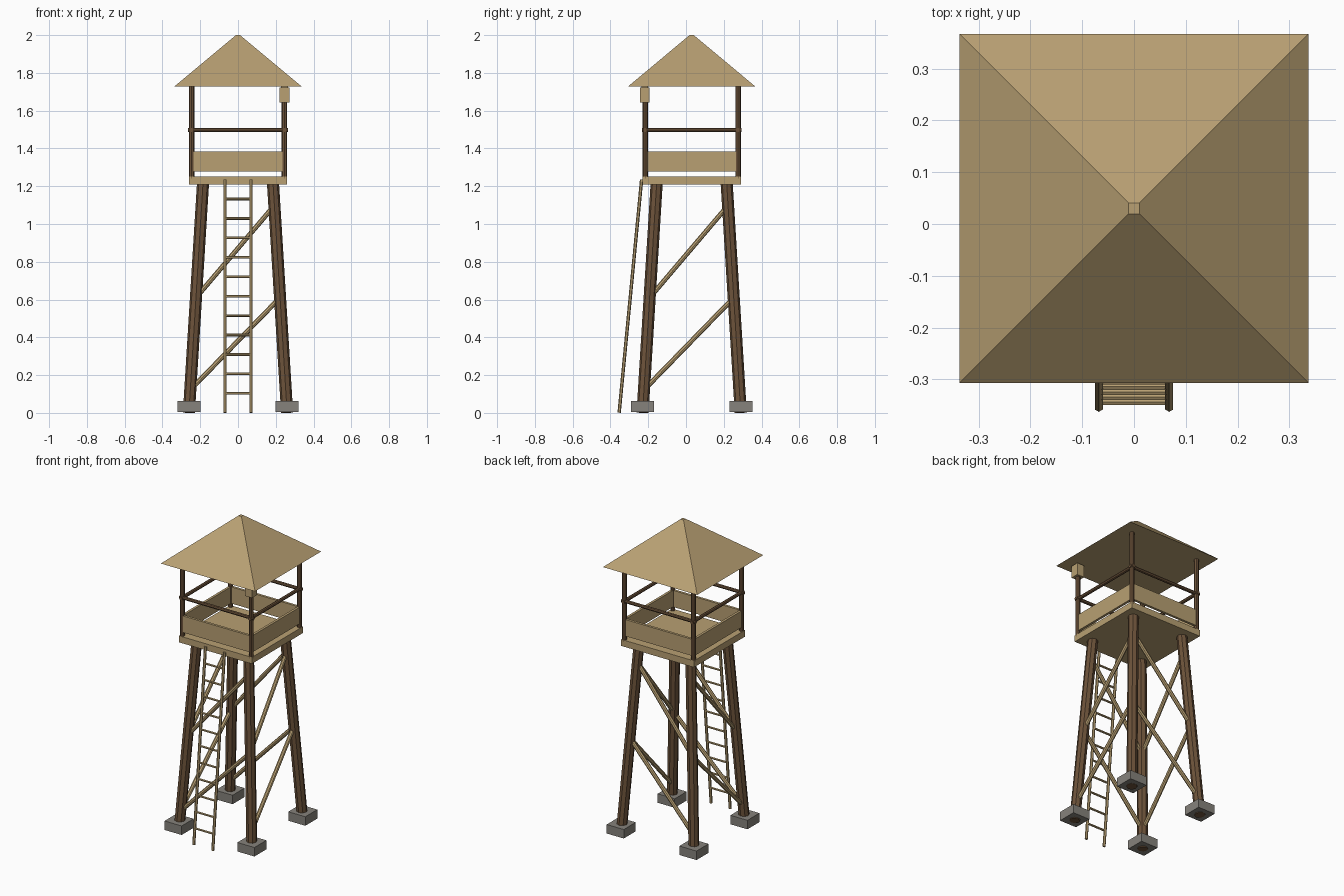
import bpy
from math import pi, sqrt
from mathutils import Vector

cube = bpy.data.objects.get("Cube")
if cube:
    bpy.data.objects.remove(cube, do_unlink=True)

CY = 0.03  # the tower sits slightly behind the ladder


def material(name, rgb):
    m = bpy.data.materials.new(name)
    m.use_nodes = True
    m.diffuse_color = (*rgb, 1)
    m.node_tree.nodes["Principled BSDF"].inputs["Base Color"].default_value = (*rgb, 1)
    return m


TAN = material("tan wood", (0.48, 0.35, 0.17))
BROWN = material("dark brown wood", (0.15, 0.085, 0.042))
STONE = material("grey stone", (0.24, 0.225, 0.20))


def finish(name, mat):
    ob = bpy.context.object
    ob.name = name
    ob.data.materials.append(mat)
    return ob


def box(name, mat, centre, size):
    bpy.ops.mesh.primitive_cube_add(size=1, location=centre)
    ob = bpy.context.object
    ob.scale = size
    return finish(name, mat)


def pole(name, mat, a, b, radius, sides=8):
    a, b = Vector(a), Vector(b)
    d = b - a
    bpy.ops.mesh.primitive_cylinder_add(vertices=sides, radius=radius, depth=d.length,
                                        location=(a + b) / 2)
    bpy.context.object.rotation_euler = d.to_track_quat('Z', 'Y').to_euler()
    return finish(name, mat)


def leg_offset(z):
    """Distance of a leg's axis from the tower axis at height z."""
    return 0.26 - 0.075 * z / 1.22


def corner(sx, sy, r, z):
    return (sx * r, CY + sy * r, z)


# Legs, footings and corner posts
POST = 0.246
for sx, side in ((1, "left"), (-1, "right")):
    for sy, end in ((-1, "front"), (1, "back")):
        tag = f"{end}_{side}"
        pole("leg_" + tag, BROWN, corner(sx, sy, leg_offset(0), 0.001),
             corner(sx, sy, leg_offset(1.22), 1.22), 0.032)
        box("footing_" + tag, STONE, corner(sx, sy, 0.26, 0.034), (0.122, 0.122, 0.058))
        pole("post_" + tag, BROWN, corner(sx, sy, POST, 1.24),
             corner(sx, sy, POST, 1.73), 0.0145)

# Diagonal braces, two per face, all rising the same way
for s, faces in ((-1, ("front", "right")), (1, ("back", "left"))):
    for z0, z1 in ((0.122, 0.61), (0.61, 1.098)):
        r0, r1 = leg_offset(z0), leg_offset(z1)
        pole("brace_" + faces[0], TAN, corner(-1, s, r0, z0),
             (r1, CY + s * r1, z1), 0.013)
        pole("brace_" + faces[1], TAN, (s * r0, CY - r0, z0),
             (s * r1, CY + r1, z1), 0.013)

# Platform, parapet panels and handrails
box("platform", TAN, (0, CY, 1.231), (0.52, 0.52, 0.042))
for s in (-1, 1):
    y = CY + s * POST
    box("panel_across", TAN, (0, y, 1.331), (0.51, 0.016, 0.107))
    box("panel_along", TAN, (s * POST, CY, 1.331), (0.016, 0.51, 0.107))
    pole("handrail_across", BROWN, (-0.264, y, 1.498), (0.264, y, 1.498), 0.011)
    pole("handrail_along", BROWN, (s * POST, CY - 0.264, 1.498),
         (s * POST, CY + 0.264, 1.498), 0.011)

# Pyramid roof with a tiny flat top
bpy.ops.mesh.primitive_cone_add(vertices=4, radius1=0.337 * sqrt(2), radius2=0.011 * sqrt(2),
                                depth=0.272, location=(0, CY, 1.864), rotation=(0, 0, pi / 4))
finish("roof", TAN)

# Lantern under the eave at the front left post
box("lantern", TAN, (POST, CY - POST - 0.002, 1.683), (0.052, 0.052, 0.078))
box("lantern_cap", TAN, (POST, CY - POST - 0.002, 1.726), (0.036, 0.036, 0.012))

# Leaning ladder
FOOT, TOP = Vector((0, -0.354, 0.001)), Vector((0, -0.235, 1.235))
for s in (-1, 1):
    off = Vector((s * 0.068, 0, 0))
    pole("ladder_rail", TAN, FOOT + off, TOP + off, 0.009, 6)
for i in range(1, 12):
    p = FOOT.lerp(TOP, i / 12)
    pole("ladder_rung", TAN, p - Vector((0.068, 0, 0)), p + Vector((0.068, 0, 0)), 0.007, 6)
